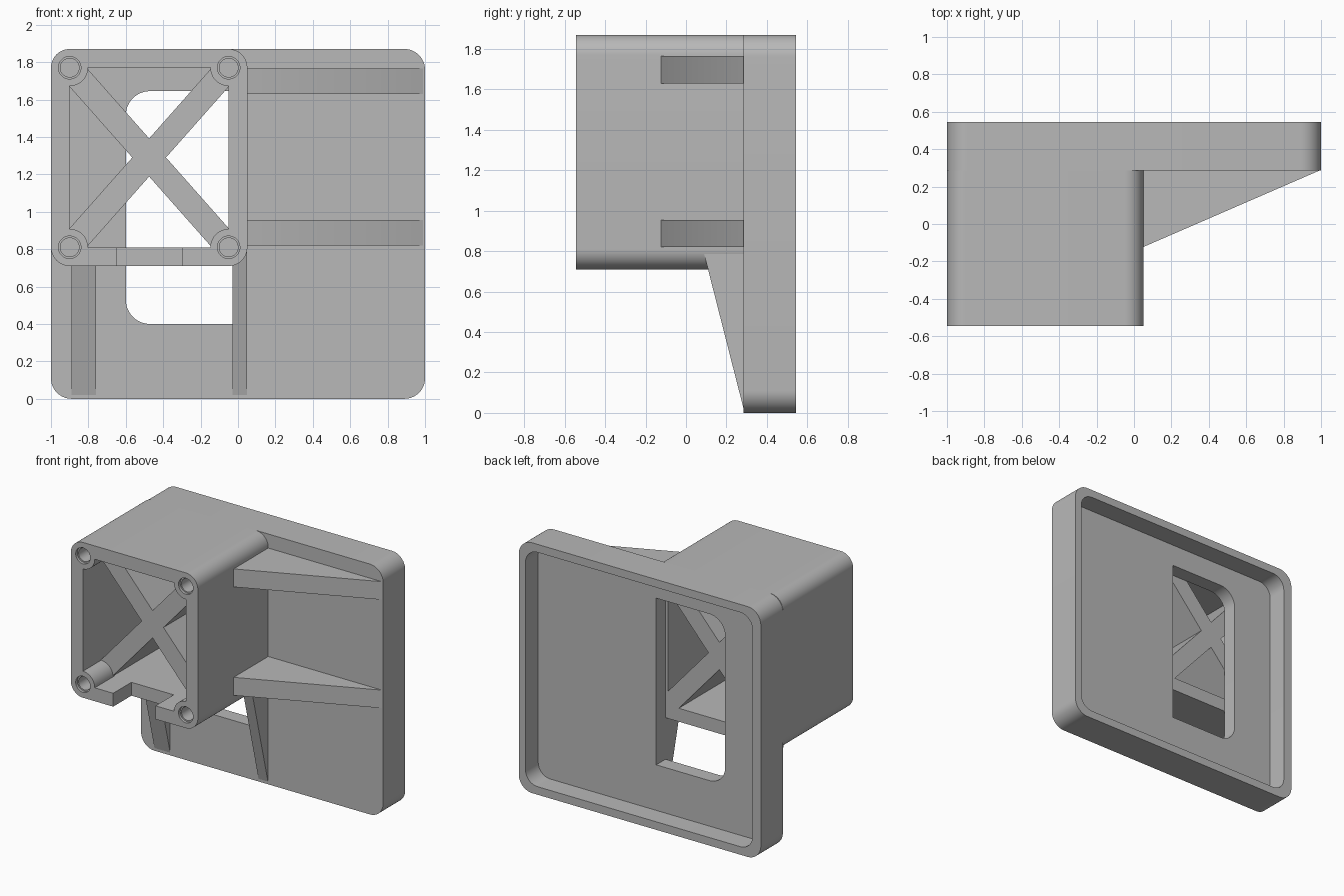
import bpy, bmesh, math

cube = bpy.data.objects.get("Cube")
if cube:
    bpy.data.objects.remove(cube, do_unlink=True)

grey = bpy.data.materials.new("plain_grey")
grey.use_nodes = True
GREY = (0.48, 0.48, 0.48, 1)
grey.diffuse_color = GREY
grey.node_tree.nodes["Principled BSDF"].inputs["Base Color"].default_value = GREY

FRONT, MID, BACK = -0.545, 0.285, 0.545   # depth stations
LEFT, RIGHT, LOW, HIGH = -0.9, -0.05, 0.81, 1.77   # box opening
TOP = 1.87


def prism(name, outline, axis, a, b):
    """Extrude a 2D outline along an axis from a to b."""
    place = {"x": lambda p, t: (t, p[0], p[1]),
             "y": lambda p, t: (p[0], t, p[1]),
             "z": lambda p, t: (p[0], p[1], t)}[axis]
    bm = bmesh.new()
    lower = [bm.verts.new(place(p, a)) for p in outline]
    upper = [bm.verts.new(place(p, b)) for p in outline]
    bm.faces.new(lower)
    bm.faces.new(upper)
    n = len(outline)
    for i in range(n):
        j = (i + 1) % n
        bm.faces.new((lower[i], lower[j], upper[j], upper[i]))
    bmesh.ops.recalc_face_normals(bm, faces=bm.faces)
    mesh = bpy.data.meshes.new(name)
    bm.to_mesh(mesh)
    bm.free()
    mesh.materials.append(grey)
    obj = bpy.data.objects.new(name, mesh)
    bpy.context.collection.objects.link(obj)
    return obj


def rounded(x0, x1, z0, z1, radii):
    """Rectangle with corner radii: right-top, left-top, left-low, right-low."""
    pts = []
    corners = ((x1, z1), (x0, z1), (x0, z0), (x1, z0))
    signs = ((-1, -1), (1, -1), (1, 1), (-1, 1))
    for k, ((x, z), (sx, sz), r) in enumerate(zip(corners, signs, radii)):
        steps = 12 if r else 0
        for i in range(steps + 1):
            t = math.radians(90) * (k + i / max(steps, 1))
            pts.append((x + sx * r + r * math.cos(t), z + sz * r + r * math.sin(t)))
    return pts


def rect(x0, x1, z0, z1):
    return [(x0, z0), (x1, z0), (x1, z1), (x0, z1)]


def circle(cx, cz, r, n=40):
    return [(cx + r * math.cos(math.tau * i / n), cz + r * math.sin(math.tau * i / n))
            for i in range(n)]


def cut(obj, outline, a, b, axis="y"):
    """Subtract a prism from an object."""
    cutter = prism("cutter", outline, axis, a, b)
    cutter.hide_render = True
    mod = obj.modifiers.new("cut", "BOOLEAN")
    mod.operation, mod.solver, mod.object = "DIFFERENCE", "EXACT", cutter
    bpy.context.view_layer.objects.active = obj
    bpy.ops.object.modifier_apply(modifier=mod.name)
    bpy.data.objects.remove(cutter, do_unlink=True)


parts = []

# Back plate: shallow tray open to the rear, with a window
plate = prism("back_plate", rounded(-1, 1, 0, TOP, [0.11] * 4), "y", MID, BACK)
cut(plate, rounded(-0.93, 0.945, 0.06, TOP - 0.06, [0.1] * 4), MID + 0.11, BACK + 0.1)
cut(plate, rounded(-0.6, -0.03, 0.4, 1.645, [0, 0.13, 0.13, 0]), MID - 0.1, BACK)
parts.append(plate)

# Box housing: tube with a notch in the lower front wall
box = prism("box_housing", rounded(-1, 0.05, 0.71, TOP, [0.1] * 4), "y", FRONT, MID)
cut(box, rect(LEFT, RIGHT, LOW, HIGH), FRONT - 0.1, MID + 0.1)
cut(box, rect(-0.65, -0.3, 0.6, 0.9), FRONT - 0.1, -0.33)
parts.append(box)

# Screw bosses in the four corners, with stepped blind holes
for side, x in (("right", LEFT), ("left", RIGHT)):
    for level, z in (("lower", LOW), ("upper", HIGH)):
        boss = prism(f"{level}_{side}_boss", circle(x, z, 0.098), "y", FRONT, -0.31)
        for target in (boss, box):
            cut(target, circle(x, z, 0.06), FRONT - 0.05, FRONT + 0.02)
            cut(target, circle(x, z, 0.05), FRONT - 0.05, FRONT + 0.2)
        parts.append(boss)

# Deep crossed braces filling the housing behind the bosses
cx, cz = (LEFT + RIGHT) / 2, (LOW + HIGH) / 2
dx, dz = RIGHT - cx, HIGH - cz
span = math.hypot(dx, dz)
for name, s in (("rising_brace", 1), ("falling_brace", -1)):
    ux, uz = s * dx / span, dz / span
    bar = [(cx + ux * a - uz * b, cz + uz * a + ux * b)
           for a, b in rect(-span - 0.03, span + 0.03, -0.0675, 0.0675)]
    parts.append(prism(name, bar, "y", -0.33, MID))

# Triangular side ribs
for name, z in (("lower_side_rib", 0.82), ("upper_side_rib", 1.63)):
    outline = [(0.0, -0.125), (0.045, -0.125), (0.99, MID), (0.99, MID + 0.02), (0.0, MID + 0.02)]
    parts.append(prism(name, outline, "z", z, z + 0.135))

# Tapered ribs under the housing
for name, x0, x1 in (("right_support_rib", -0.89, -0.76), ("left_support_rib", -0.03, 0.048)):
    outline = [(MID, 0.02), (0.09, 0.785), (MID, 0.785)]
    parts.append(prism(name, outline, "x", x0, x1))

# Smooth rounded surfaces, keep edges sharp
bpy.ops.object.select_all(action="DESELECT")
for obj in parts:
    obj.select_set(True)
bpy.context.view_layer.objects.active = plate
bpy.ops.object.shade_smooth_by_angle(angle=math.radians(30))
